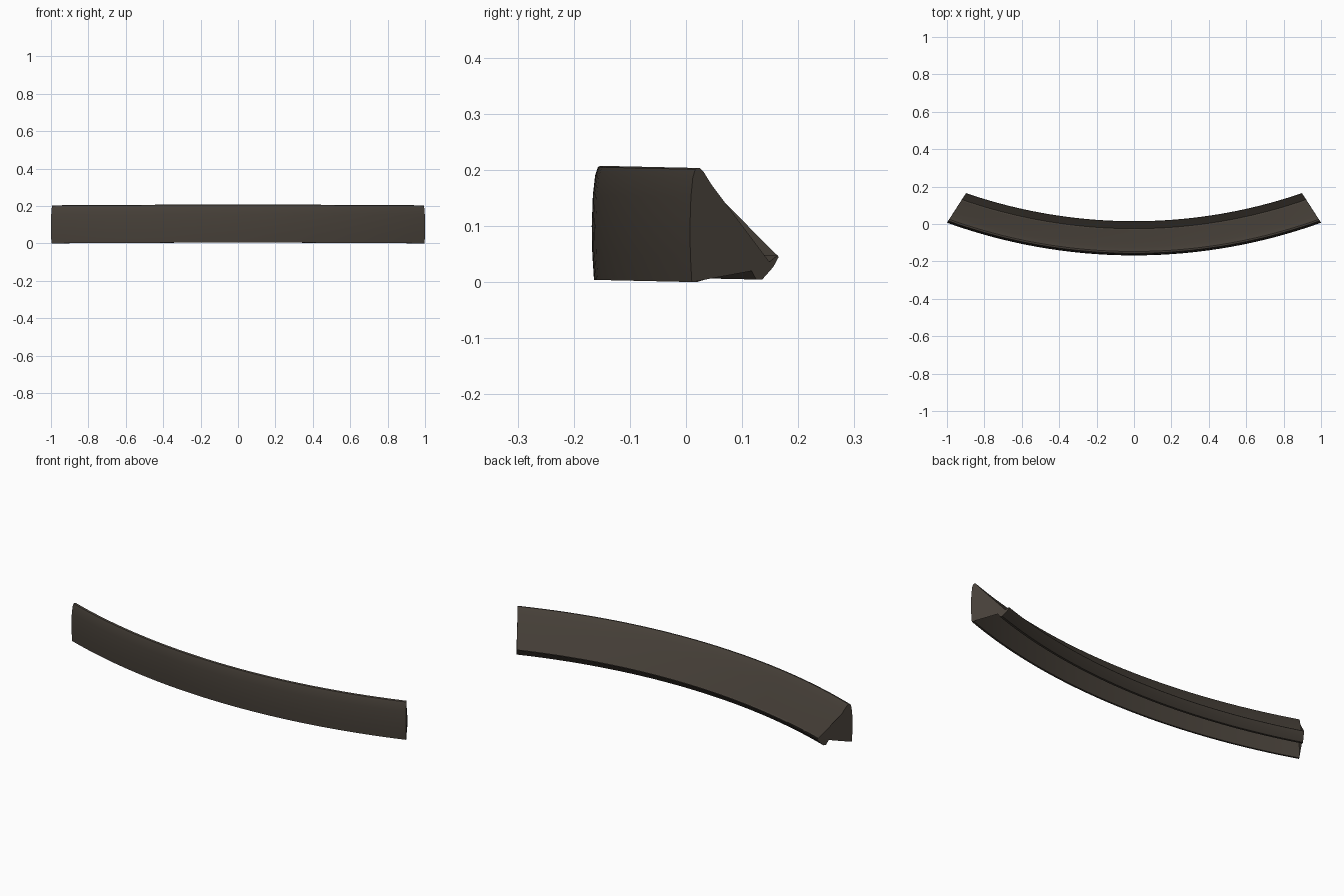
import bpy, bmesh, math

cube = bpy.data.objects.get("Cube")
if cube:
    bpy.data.objects.remove(cube)

RADIUS = 2.945      # outer face of the arc
FRONT = -0.168      # foremost y
SEGMENTS = 40
HALF_ANGLE = math.asin(1 / RADIUS)

# Cross-section as (depth from outer face, height): wall, slope and rear lip
PROFILE = [
    (0.004, 0.004), (0.001, 0.05), (0.0, 0.1), (0.002, 0.155),
    (0.006, 0.19), (0.011, 0.205), (0.015, 0.2075), (0.021, 0.2075),
    (0.029, 0.2), (0.045, 0.178), (0.075, 0.133), (0.122, 0.056),
    (0.137, 0.031), (0.143, 0.028), (0.181, 0.055), (0.183, 0.052),
    (0.172, 0.034), (0.149, 0.011), (0.137, 0.011),
    (0.075, 0.11), (0.017, 0.194), (0.012, 0.15), (0.011, 0.1), (0.014, 0.004),
]


def place(depth, height, t):
    """Bend a section point along the arc; t runs from -1 to 1."""
    angle = t * (HALF_ANGLE - 0.083 * depth)    # slanted end cuts
    r = RADIUS - depth
    x = r * math.sin(angle)
    y = FRONT + RADIUS - r * math.cos(angle)
    z = height - 0.022 * (y - FRONT)            # slight backward tilt
    return x, y, z


# Loft the section along the arc
bm = bmesh.new()
rings = []
for i in range(SEGMENTS + 1):
    t = 2 * i / SEGMENTS - 1
    rings.append([bm.verts.new(place(d, h, t)) for d, h in PROFILE])
count = len(PROFILE)
for a, b in zip(rings, rings[1:]):
    for j in range(count):
        k = (j + 1) % count
        bm.faces.new((a[j], a[k], b[k], b[j]))

# End caps
caps = [bm.faces.new(rings[0]), bm.faces.new(rings[-1])]
bmesh.ops.triangulate(bm, faces=caps)
bmesh.ops.recalc_face_normals(bm, faces=bm.faces[:])

mesh = bpy.data.meshes.new("curved_trim")
bm.to_mesh(mesh)
bm.free()
trim = bpy.data.objects.new("curved_trim", mesh)
bpy.context.collection.objects.link(trim)

# Dark brown finish
colour = (0.062, 0.051, 0.040, 1)
mat = bpy.data.materials.new("dark_brown")
mat.use_nodes = True
mat.diffuse_color = colour
shader = next(n for n in mat.node_tree.nodes if n.type == "BSDF_PRINCIPLED")
shader.inputs["Base Color"].default_value = colour
mesh.materials.append(mat)

bpy.ops.object.select_all(action="DESELECT")
trim.select_set(True)
bpy.context.view_layer.objects.active = trim
bpy.ops.object.shade_smooth_by_angle(angle=math.radians(30))
